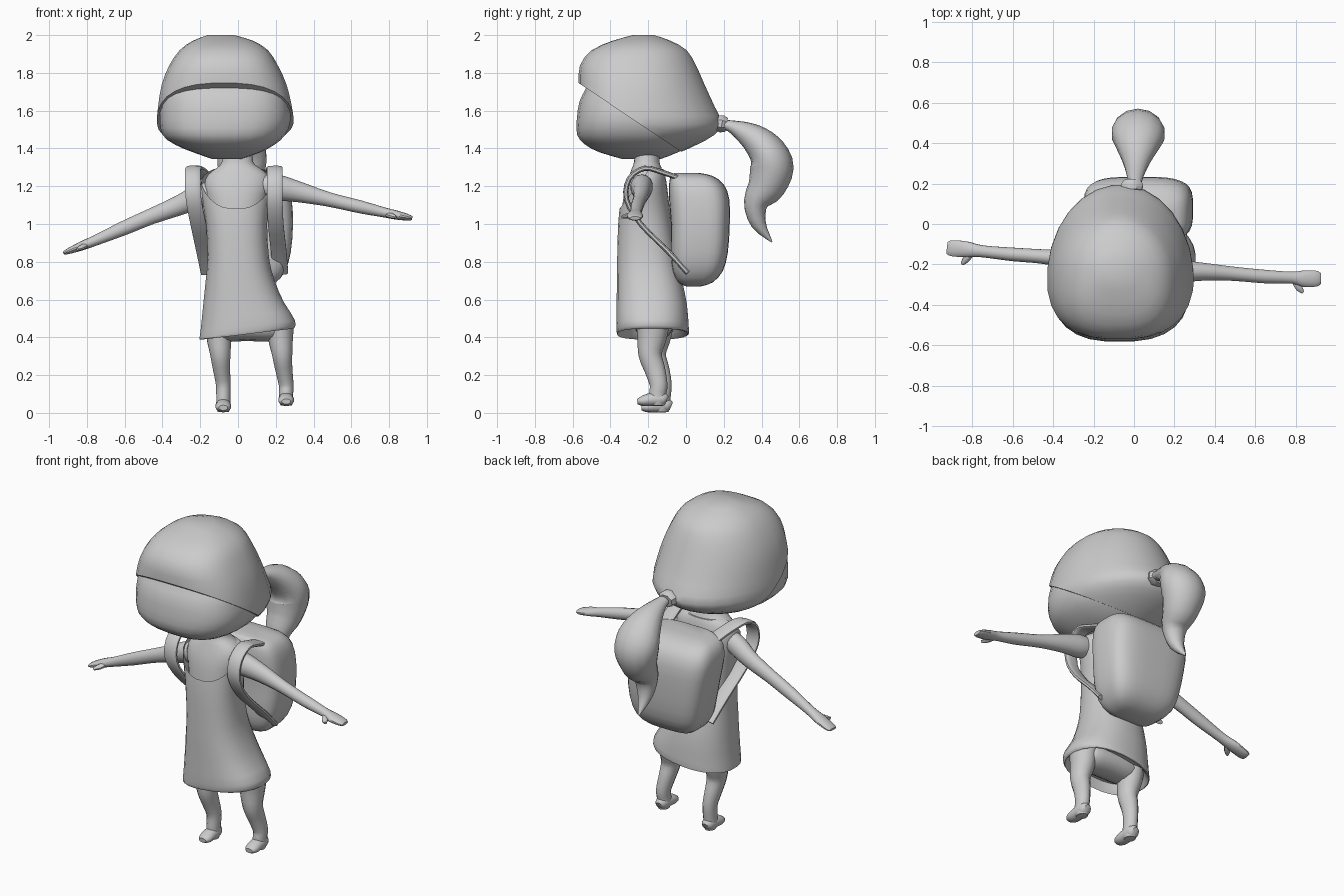
import bpy, bmesh, math
from mathutils import Vector

grey = bpy.data.materials.new("plain_grey")
grey.diffuse_color = (0.6, 0.6, 0.6, 1)


def finish(name, bm, angle=40):
    bmesh.ops.recalc_face_normals(bm, faces=bm.faces)
    me = bpy.data.meshes.new(name)
    bm.to_mesh(me)
    bm.free()
    me.materials.append(grey)
    ob = bpy.data.objects.new(name, me)
    bpy.context.collection.objects.link(ob)
    bpy.ops.object.select_all(action='DESELECT')
    bpy.context.view_layer.objects.active = ob
    ob.select_set(True)
    bpy.ops.object.shade_smooth_by_angle(angle=math.radians(angle))
    return ob


def spline(rows, steps):
    """Catmull-Rom interpolation through rows of numbers."""
    out = []
    for i in range(len(rows) - 1):
        quad = [rows[max(i - 1, 0)], rows[i], rows[i + 1], rows[min(i + 2, len(rows) - 1)]]
        for k in range(steps):
            t = k / steps
            out.append([0.5 * (2 * b + (c - a) * t + (2 * a - 5 * b + 4 * c - d) * t * t
                               + (3 * b - a - 3 * c + d) * t ** 3) for a, b, c, d in zip(*quad)])
    return out + [list(rows[-1])]


def skin(rings):
    """Join rings of points into a capped surface."""
    bm = bmesh.new()
    loops = [[bm.verts.new(p) for p in ring] for ring in rings]
    n = len(loops[0])
    for a, b in zip(loops, loops[1:]):
        for i in range(n):
            j = (i + 1) % n
            bm.faces.new((a[i], a[j], b[j], b[i]))
    bm.faces.new(loops[0])
    bm.faces.new(loops[-1])
    return bm


def power(v, e):
    return math.copysign(abs(v) ** (2 / e), v)


def stack(rows, front=2.0, back=2.0, n=28, steps=2):
    """Level sections: z, x min, x max, y min, y of widest point, y max."""
    rings = []
    for z, x0, x1, y0, ym, y1 in spline(rows, steps):
        ring = []
        for i in range(n):
            a = 2 * math.pi * (i + 0.5) / n
            c, s = math.cos(a), math.sin(a)
            e, depth = (back, y1 - ym) if s > 0 else (front, ym - y0)
            ring.append(((x0 + x1) / 2 + (x1 - x0) / 2 * power(c, e), ym + depth * power(s, e), z))
        rings.append(ring)
    return skin(rings)


def tube(name, rows, side, n=14, steps=3, e=2.0):
    """Swept sections: x, y, z, half width along side, half width across it."""
    rows = spline(rows, steps)
    pts = [Vector(r[:3]) for r in rows]
    rings = []
    for i, r in enumerate(rows):
        t = (pts[min(i + 1, len(pts) - 1)] - pts[max(i - 1, 0)]).normalized()
        u = Vector(side)
        u = (u - t * u.dot(t)).normalized()
        w = t.cross(u)
        angles = [2 * math.pi * (k + 0.5) / n for k in range(n)]
        rings.append([pts[i] + u * r[3] * power(math.cos(a), e) + w * r[4] * power(math.sin(a), e)
                      for a in angles])
    return finish(name, skin(rings))


def cut(bm, point, normal, fill=True):
    """Keep the side the normal points to."""
    res = bmesh.ops.bisect_plane(bm, geom=bm.verts[:] + bm.edges[:] + bm.faces[:],
                                 plane_co=point, plane_no=normal, clear_inner=True)
    if fill:
        edges = [g for g in res['geom_cut'] if isinstance(g, bmesh.types.BMEdge)]
        bmesh.ops.holes_fill(bm, edges=edges)


# Hair: full head shape trimmed along a slanted hairline
hair = stack([
    (1.345, -.12, .01, -.32, -.23, -.13), (1.38, -.24, .12, -.46, -.24, -.03),
    (1.42, -.34, .20, -.53, -.25, .06), (1.47, -.41, .262, -.57, -.26, .15),
    (1.53, -.43, .295, -.575, -.27, .195), (1.62, -.425, .287, -.575, -.27, .155),
    (1.74, -.405, .258, -.57, -.27, .10), (1.84, -.365, .212, -.563, -.26, .055),
    (1.92, -.31, .16, -.50, -.25, .005), (1.97, -.24, .08, -.39, -.24, -.08),
    (2.0, -.16, -.02, -.28, -.23, -.17)], front=2.7, back=2.0)
cut(hair, (0, -.53, 1.72), (0, .555, .832))
finish("hair", hair)

# Face sits just inside the hair
finish("face", stack([
    (1.345, -.14, .02, -.34, -.23, -.13), (1.38, -.24, .12, -.46, -.24, -.04),
    (1.42, -.335, .195, -.535, -.25, .03), (1.47, -.40, .25, -.577, -.26, .10),
    (1.55, -.415, .28, -.58, -.27, .12), (1.65, -.41, .27, -.565, -.27, .10),
    (1.72, -.395, .25, -.53, -.27, .05), (1.80, -.34, .19, -.50, -.27, 0)], front=2.7))

# Ponytail and its tie
tube("ponytail", [
    (.0, .17, 1.53, .03, .025), (.005, .23, 1.52, .04, .03), (.01, .30, 1.49, .065, .055),
    (.015, .37, 1.445, .10, .08), (.02, .43, 1.38, .13, .10), (.02, .455, 1.30, .13, .115),
    (.02, .425, 1.20, .105, .10), (.015, .37, 1.11, .075, .065), (.01, .385, 1.0, .045, .04),
    (.005, .455, .905, .005, .004)], (1, 0, 0))
tube("hair_tie", [(-.01, .165, 1.535, .05, .045), (-.01, .19, 1.53, .06, .05),
                  (-.01, .215, 1.525, .045, .04)], (1, 0, 0), n=8, steps=1)

# Neck and upper chest
finish("neck_and_chest", stack([
    (1.0, -.15, .14, -.345, -.21, -.09), (1.12, -.165, .15, -.335, -.21, -.10),
    (1.2, -.18, .17, -.32, -.21, -.11), (1.26, -.16, .16, -.30, -.21, -.12),
    (1.30, -.11, .11, -.285, -.21, -.13), (1.33, -.085, .08, -.275, -.21, -.14),
    (1.42, -.085, .075, -.27, -.21, -.14)], front=2.3))

# Dress with a dipped neckline and a hollow, tilted hem
dress = stack([
    (.47, -.17, .26, -.34, -.18, -.03), (.425, -.19, .285, -.36, -.18, .0),
    (.42, -.205, .30, -.365, -.18, .015), (.46, -.20, .303, -.37, -.18, .015),
    (.58, -.185, .245, -.368, -.18, .005), (.70, -.172, .195, -.367, -.19, -.02),
    (.82, -.162, .165, -.365, -.20, -.05), (1.0, -.17, .155, -.36, -.21, -.075),
    (1.12, -.19, .17, -.347, -.21, -.09), (1.2, -.20, .19, -.33, -.21, -.10),
    (1.26, -.18, .18, -.31, -.21, -.11), (1.29, -.13, .13, -.295, -.21, -.12)], front=2.5, back=2.3)
for v in dress.verts:
    if v.co.z < .6:
        v.co.z += (v.co.x - .05) * .12 * min(1, (.6 - v.co.z) / .12)
cut(dress, (0, -.345, 1.09), (0, .80, -.60), fill=False)
finish("dress", dress)

# Hips and legs
tube("hips", [(-.13, -.17, .46, .05, .05), (-.09, -.17, .455, .09, .075), (.05, -.17, .455, .10, .075),
              (.19, -.17, .455, .09, .075), (.23, -.17, .46, .05, .05)], (0, 1, 0))
for name, x, dx, y, z in (("left_leg", -.10, .022, .022, 0), ("right_leg", .225, .03, 0, .033)):
    s = 1 if x > 0 else -1
    tube(name, [(x, -.175 + y, .48, .075, .09), (x, -.18 + y, .40, .068, .078),
                (x + dx * .3, -.19 + y, .31, .055, .062), (x + dx * .6, -.165 + y, .23, .046, .055),
                (x + dx, -.145 + y, .15, .04, .047), (x + dx, -.150 + y, .07 + z, .038, .045),
                (x + dx, -.150 + y, .03 + z, .038, .042), (x + dx, -.15 + y, .005 + z, .03, .036)],
         (1, 0, 0))
    # Foot pointing forward
    tube(name.replace("leg", "foot"), [
        (x + dx, -.10 + y, .035 + z, .020, .020), (x + dx, -.12 + y, .040 + z, .036, .036),
        (x + dx, -.18 + y, .038 + z, .041, .036), (x + dx, -.23 + y, .030 + z, .040, .027),
        (x + dx, -.258 + y, .027 + z, .024, .014)], (1, 0, 0))

# Arms, flattened into hands, each with a thumb
tube("right_arm", [(.12, -.23, 1.21, .05, .05), (.20, -.235, 1.195, .06, .068),
                   (.32, -.235, 1.17, .047, .055), (.48, -.245, 1.13, .036, .038),
                   (.65, -.26, 1.09, .034, .034), (.78, -.265, 1.06, .030, .026),
                   (.84, -.27, 1.047, .042, .024), (.90, -.27, 1.035, .040, .017),
                   (.922, -.27, 1.03, .028, .010)], (0, 1, 0))
tube("right_thumb", [(.79, -.275, 1.05, .016, .014), (.815, -.315, 1.042, .018, .014),
                     (.835, -.338, 1.036, .008, .008)], (1, 0, 0), n=8)
tube("left_arm", [(-.13, -.21, 1.18, .05, .05), (-.21, -.20, 1.145, .055, .062),
                  (-.32, -.175, 1.095, .045, .052), (-.46, -.16, 1.04, .036, .042),
                  (-.60, -.15, .98, .034, .038), (-.75, -.135, .915, .030, .028),
                  (-.83, -.125, .883, .040, .024), (-.90, -.12, .855, .040, .015),
                  (-.922, -.118, .847, .030, .008)], (0, 1, 0))
tube("left_thumb", [(-.80, -.14, .89, .016, .014), (-.83, -.175, .875, .018, .014),
                    (-.85, -.198, .866, .008, .008)], (1, 0, 0), n=8)

# Backpack
finish("backpack", stack([
    (.67, -.04, .14, 0, .03, .08), (.69, -.11, .20, -.04, .05, .14), (.75, -.17, .25, -.07, .07, .195),
    (.85, -.20, .28, -.08, .08, .222), (1.0, -.23, .292, -.08, .08, .232),
    (1.13, -.25, .285, -.09, .07, .23), (1.21, -.24, .265, -.09, .05, .20),
    (1.255, -.20, .22, -.08, .03, .14), (1.27, -.12, .13, -.06, 0, .07)], front=4, back=3.6, n=32))

# Shoulder straps looping from the pack top to its base
for name, xs in (("right_strap", (.17, .185, .195, .195, .195, .20, .215, .225)),
                 ("left_strap", (-.17, -.20, -.235, -.24, -.235, -.21, -.18, -.155))):
    path = [(-.03, 1.24), (-.13, 1.275), (-.22, 1.295), (-.30, 1.24),
            (-.315, 1.13), (-.24, 1.0), (-.10, .86), (.01, .74)]
    tube(name, [(x, y, z, .042, .014) for x, (y, z) in zip(xs, path)], (1, 0, 0), n=12, e=3)
